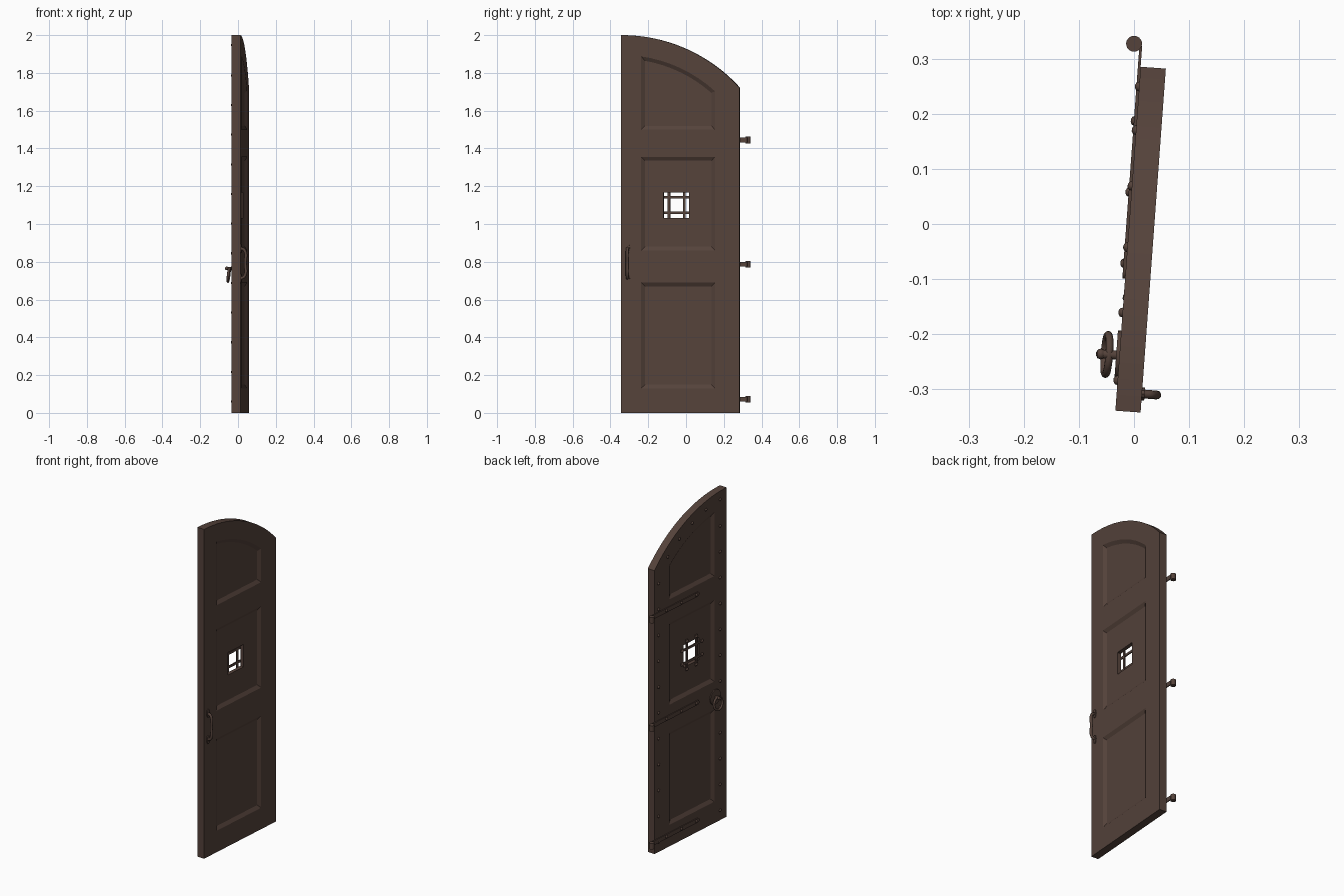
import bpy, bmesh, math
from mathutils import Matrix, Vector

cube = bpy.data.objects.get("Cube")
if cube:
    bpy.data.objects.remove(cube, do_unlink=True)

# Whole door stands slightly turned; local y runs along the width, x through the thickness
PLACE = Matrix.Translation((0.012, -0.0285, 0)) @ Matrix.Rotation(math.radians(-4.2), 4, "Z")
HALF_W, HALF_T = 0.314, 0.023
ARCH_Z, ARCH_R = 1.153, 0.847
DEPTH, SLOPE = 0.012, 0.02

wood = bpy.data.materials.new("dark brown")
wood.use_nodes = True
wood.diffuse_color = (0.09, 0.055, 0.043, 1)
wood.node_tree.nodes["Principled BSDF"].inputs["Base Color"].default_value = wood.diffuse_color


def finish(name, bm, smooth=False):
    bmesh.ops.recalc_face_normals(bm, faces=bm.faces)
    mesh = bpy.data.meshes.new(name)
    bm.to_mesh(mesh)
    bm.free()
    mesh.materials.append(wood)
    obj = bpy.data.objects.new(name, mesh)
    bpy.context.collection.objects.link(obj)
    obj.matrix_world = PLACE
    if smooth:
        bpy.ops.object.select_all(action="DESELECT")
        obj.select_set(True)
        bpy.context.view_layer.objects.active = obj
        bpy.ops.object.shade_smooth_by_angle(angle=math.radians(40))
    return obj


def loft(bm, outline_a, xa, outline_b, xb):
    """Solid between two (y, z) outlines at two depths."""
    a = [bm.verts.new((xa, y, z)) for y, z in outline_a]
    b = [bm.verts.new((xb, y, z)) for y, z in outline_b]
    bm.faces.new(a)
    bm.faces.new(b[::-1])
    for i in range(len(a)):
        j = (i + 1) % len(a)
        bm.faces.new((a[i], b[i], b[j], a[j]))


def plate(bm, outline, xa, xb):
    loft(bm, outline, xa, outline, xb)


def rect(y0, y1, z0, z1):
    return [(y0, z0), (y1, z0), (y1, z1), (y0, z1)]


def arched(y0, y1, z0, radius, steps):
    """Rectangle topped by an arc centred on the latch edge."""
    pts = [(y0, z0), (y1, z0)]
    a1 = math.acos((y1 + HALF_W) / radius)
    a0 = math.acos((y0 + HALF_W) / radius)
    for i in range(steps + 1):
        a = a1 + (a0 - a1) * i / steps
        pts.append((-HALF_W + radius * math.cos(a), ARCH_Z + radius * math.sin(a)))
    return pts


def dome(bm, x, y, z, r, h):
    m = Matrix.Translation((x, y, z)) @ Matrix.Diagonal((h, r, r, 1))
    bmesh.ops.create_icosphere(bm, subdivisions=2, radius=1, matrix=m)


def rod(bm, center, r, length, axis="Z", segments=20):
    turn = Matrix.Rotation(math.pi / 2, 4, "Y") if axis == "X" else Matrix()
    bmesh.ops.create_cone(bm, cap_ends=True, segments=segments, radius1=r, radius2=r,
                          depth=length, matrix=Matrix.Translation(center) @ turn)


# Door leaf
bm = bmesh.new()
plate(bm, arched(-HALF_W, HALF_W, 0, ARCH_R, 24), -HALF_T, HALF_T)
door = finish("door_leaf", bm)


# Sunken panels on both faces
def panel(index, inset):
    y0, y1 = -0.208 + inset, 0.184 - inset
    if index == 2:
        return arched(y0, y1, 1.50 + inset, 0.742 - inset, 8)
    z0, z1 = ((0.13, 0.69), (0.86, 1.355))[index]
    return rect(y0, y1, z0 + inset, z1 - inset)


cutters = []
bm = bmesh.new()
for side in (-1, 1):
    for index in range(3):
        loft(bm, panel(index, -SLOPE / 4), side * (HALF_T + DEPTH / 4),
             panel(index, SLOPE), side * (HALF_T - DEPTH))
cutters.append(finish("panel_cutter", bm))

# Peephole opening
WIN_Y, WIN_Z, WIN = -0.022, 1.10, 0.068
bm = bmesh.new()
plate(bm, rect(WIN_Y - WIN, WIN_Y + WIN, WIN_Z - WIN, WIN_Z + WIN), -0.1, 0.1)
cutters.append(finish("window_cutter", bm))

bpy.context.view_layer.objects.active = door
for cutter in cutters:
    mod = door.modifiers.new("cut", "BOOLEAN")
    mod.operation, mod.solver, mod.object = "DIFFERENCE", "EXACT", cutter
    bpy.ops.object.modifier_apply(modifier=mod.name)
    bpy.data.objects.remove(cutter, do_unlink=True)

# Peephole grille: crossed bars riveted to the back panel
bm = bmesh.new()
back = -HALF_T + DEPTH
reach, half = 0.095, 0.007
for s in (-0.041, 0.041):
    plate(bm, rect(WIN_Y + s - half, WIN_Y + s + half, WIN_Z - reach, WIN_Z + reach), back, back - 0.006)
    plate(bm, rect(WIN_Y - reach, WIN_Y + reach, WIN_Z + s - half, WIN_Z + s + half), back - 0.002, back - 0.008)
    for e in (-0.085, 0.085):
        dome(bm, back - 0.005, WIN_Y + s, WIN_Z + e, 0.009, 0.007)
        dome(bm, back - 0.007, WIN_Y + e, WIN_Z + s, 0.009, 0.007)
finish("window_grille", bm, True)

# Strap hinges with knuckles
for name, z in (("bottom", 0.072), ("middle", 0.787), ("top", 1.445)):
    bm = bmesh.new()
    h = 0.013
    tip = [(-0.06 - h * math.cos(a), z + h * math.sin(a))
           for a in (math.pi * (i / 8 - 0.5) for i in range(9))]
    plate(bm, tip + [(0.352, z + h), (0.352, z - h)], -HALF_T, -HALF_T - 0.005)
    rod(bm, (-0.038, 0.355, z), 0.0145, 0.036)
    for y in (0.215, 0.085, -0.045):
        dome(bm, -HALF_T - 0.004, y, z, 0.009, 0.007)
    finish(name + "_hinge", bm, True)

# Studs around the border of the back face
bm = bmesh.new()
for k in range(12):
    z = 0.06 + 0.157 * k
    for y in (-0.258, 0.278):
        if z < 1.7 or y < 0:
            dome(bm, -HALF_T, y, z, 0.009, 0.008)
for deg in (50, 59, 68, 77, 86):
    a = math.radians(deg)
    r = ARCH_R - 0.05
    dome(bm, -HALF_T, -HALF_W + r * math.cos(a), ARCH_Z + r * math.sin(a), 0.009, 0.008)
finish("border_studs", bm, True)

# Ring handle on the back
RING_Y, RING_Z = -0.213, 0.765
bm = bmesh.new()
rod(bm, (-HALF_T - 0.003, RING_Y, RING_Z), 0.045, 0.006, "X", 28)
rod(bm, (-0.043, RING_Y, RING_Z), 0.008, 0.04, "X")
dome(bm, -0.057, RING_Y, RING_Z, 0.01, 0.009)
finish("ring_backplate", bm, True)

bpy.ops.mesh.primitive_torus_add(major_radius=0.036, minor_radius=0.007,
                                 major_segments=28, minor_segments=10)
ring = bpy.context.object
ring.name = "pull_ring"
ring.data.materials.append(wood)
ring.matrix_world = (PLACE @ Matrix.Translation((-0.046, RING_Y, RING_Z - 0.034))
                     @ Matrix.Rotation(math.radians(97), 4, "Y"))
bpy.ops.object.shade_smooth_by_angle(angle=math.radians(40))

# Grip handle on the panelled side
GRIP_Y = -0.28
bm = bmesh.new()
for z in (0.712, 0.872):
    leaf = [(GRIP_Y + 0.012 * math.cos(a), z + 0.026 * math.sin(a))
            for a in (math.tau * i / 12 for i in range(12))]
    plate(bm, leaf, HALF_T, HALF_T + 0.005)
finish("grip_plates", bm)

curve = bpy.data.curves.new("grip_handle", "CURVE")
curve.dimensions = "3D"
curve.bevel_depth = 0.008
curve.bevel_resolution = 3
curve.use_fill_caps = True
path = [(0.022, 0.872), (0.042, 0.862), (0.047, 0.792), (0.042, 0.722), (0.022, 0.712)]
spline = curve.splines.new("BEZIER")
spline.bezier_points.add(len(path) - 1)
for point, (x, z) in zip(spline.bezier_points, path):
    point.co = Vector((x, GRIP_Y, z))
    point.handle_left_type = point.handle_right_type = "AUTO"
curve.materials.append(wood)
grip = bpy.data.objects.new("grip_handle", curve)
bpy.context.collection.objects.link(grip)
grip.matrix_world = PLACE
